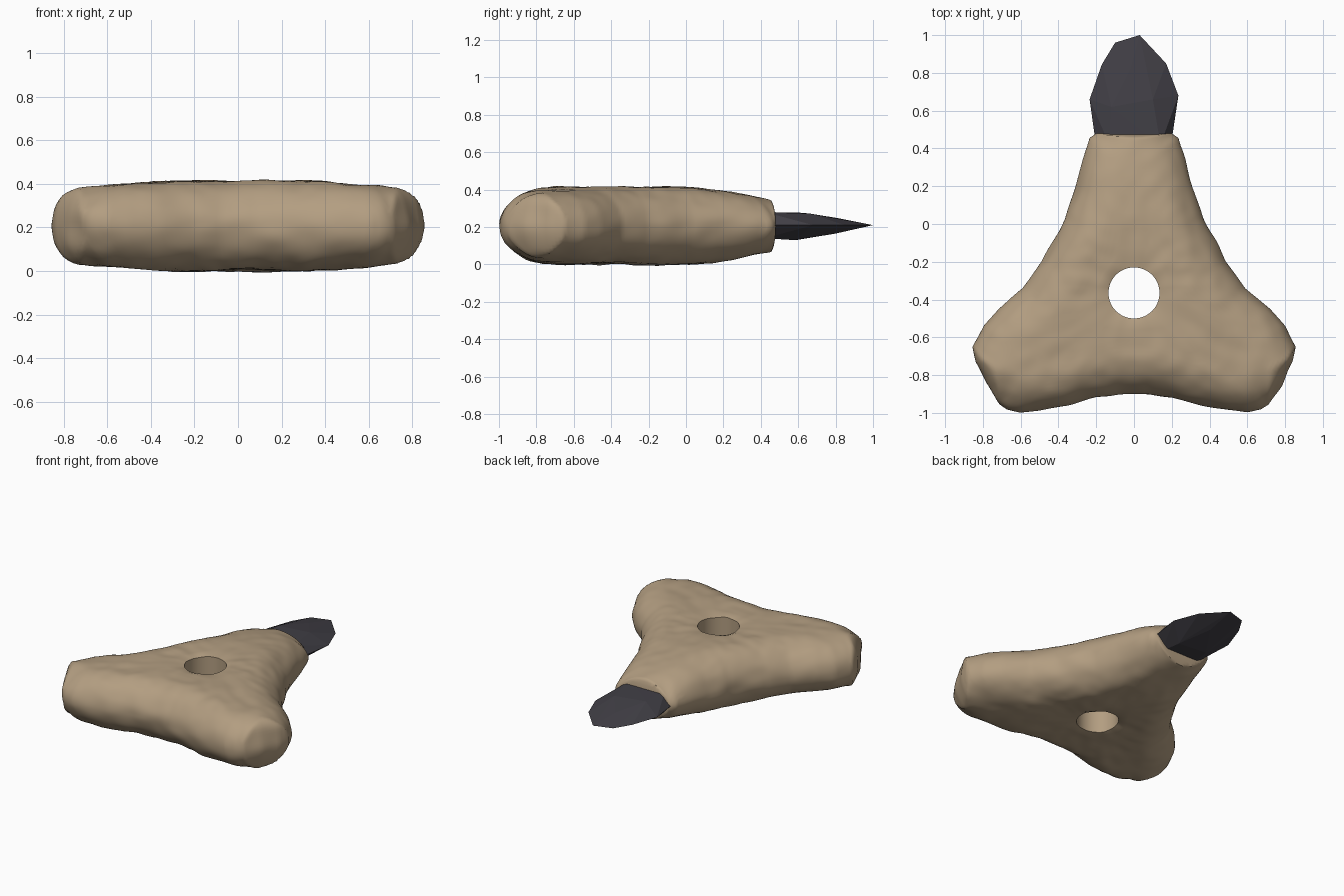
import bpy, bmesh, math
from mathutils import Vector, noise

cube = bpy.data.objects.get("Cube")
if cube:
    bpy.data.objects.remove(cube)


def material(name, rgb, rough):
    m = bpy.data.materials.new(name)
    m.use_nodes = True
    m.diffuse_color = (*rgb, 1)
    bsdf = m.node_tree.nodes["Principled BSDF"]
    bsdf.inputs["Base Color"].default_value = (*rgb, 1)
    bsdf.inputs["Roughness"].default_value = rough
    return m


def make_object(name, bm, mat):
    bmesh.ops.recalc_face_normals(bm, faces=bm.faces)
    mesh = bpy.data.meshes.new(name)
    bm.to_mesh(mesh)
    bm.free()
    mesh.materials.append(mat)
    ob = bpy.data.objects.new(name, mesh)
    bpy.context.collection.objects.link(ob)
    return ob


wood = material("tan wood", (0.45, 0.34, 0.22), 0.8)
stone = material("dark stone", (0.052, 0.049, 0.06), 0.6)

# Outline of the three-armed handle: x, y and edge rounding of the next segment
SIDE, TIP, CUT = 0.22, 0.10, 0.03
half = [(0.20, 0.48, SIDE), (0.235, 0.455, SIDE), (0.27, 0.34, SIDE),
        (0.31, 0.19, SIDE), (0.365, 0.03, SIDE), (0.42, -0.07, SIDE),
        (0.49, -0.20, SIDE), (0.59, -0.34, SIDE), (0.72, -0.45, SIDE),
        (0.80, -0.54, SIDE), (0.855, -0.65, TIP), (0.84, -0.73, TIP),
        (0.78, -0.85, TIP), (0.71, -0.955, SIDE), (0.67, -0.98, SIDE),
        (0.60, -0.995, SIDE), (0.50, -0.985, SIDE), (0.35, -0.96, SIDE),
        (0.20, -0.92, SIDE), (0.08, -0.90, SIDE)]
right = [(Vector((x, y)), w) for x, y, w in half]
widths = [w for _, w in right]
left = [(Vector((-p.x, p.y)), widths[i - 1] if i else CUT)
        for i, (p, _) in reversed(list(enumerate(right)))]
outline = right + left
segments = [(p, outline[(i + 1) % len(outline)][0], w)
            for i, (p, w) in enumerate(outline)]


def edge_depth(p):
    """Nearest edge distance as a share of that edge's rounding width."""
    best = 1.0
    for a, b, w in segments:
        ab = b - a
        t = max(0, min(1, (p - a).dot(ab) / ab.length_squared))
        best = min(best, (p - a - ab * t).length / w)
    return best


def half_height(p):
    return (0.205 - 0.075 * (max(0, p.y) / 0.48) ** 1.5
            - 0.025 * min(1, max(0, abs(p.x) - 0.3) / 0.4))


# Handle: rings running from the round hole out to the outline
RINGS, HOLE, MID = 28, 0.135, 0.207
centre = Vector((0, -0.365))
rim = []
for a, b, w in segments:
    steps = max(1, round((b - a).length / 0.022))
    rim += [a.lerp(b, k / steps) for k in range(steps)]

bm = bmesh.new()
layers = {1: [], -1: []}
for i in range(RINGS + 1):
    t = 1 - (1 - i / RINGS) ** 2.2
    rows = {1: [], -1: []}
    for p in rim:
        inner = centre + (p - centre).normalized() * HOLE
        q = inner.lerp(p, t)
        d = edge_depth(q) if i < RINGS else 0
        rise = math.sqrt(max(0, 1 - (1 - d) ** 2)) * half_height(q)
        for s in (1, -1):
            z = s * rise
            spot = Vector((q.x * 4, q.y * 4, z * 5))
            bump = 0.07 * noise.noise(spot) + 0.03 * noise.noise(spot * 3)
            z *= 1 + bump - (0.05 if i == 0 else 0)
            # carved unevenness around the sides, fading out at the hole
            wobble = 0.012 * noise.noise(spot * 1.6) * t ** 4
            if q.y > 0.4:
                wobble = 0
            xy = q + (q - centre).normalized() * wobble
            if s == -1 and i == RINGS:
                rows[s].append(rows[1][-1])
            else:
                rows[s].append(bm.verts.new((xy.x, xy.y, MID + z)))
    for s in rows:
        layers[s].append(rows[s])


def bridge(row_a, row_b):
    n = len(row_a)
    for j in range(n):
        k = (j + 1) % n
        bm.faces.new((row_a[j], row_a[k], row_b[k], row_b[j]))


for rows in layers.values():
    for a, b in zip(rows, rows[1:]):
        bridge(a, b)
# Hole wall
bridge(layers[1][0], layers[-1][0])
handle = make_object("handle", bm, wood)
bpy.ops.object.select_all(action="DESELECT")
handle.select_set(True)
bpy.context.view_layer.objects.active = handle
bpy.ops.object.shade_smooth_by_angle(angle=math.radians(42))

# Knapped blade: faceted hull of an edge outline and two raised faces
edge = [(-0.20, 0.42), (-0.21, 0.48), (-0.235, 0.66), (-0.17, 0.845), (-0.10, 0.96),
        (0.03, 1.0), (0.17, 0.85), (0.235, 0.68), (0.205, 0.48), (0.195, 0.42)]
upper = [(-0.13, 0.42, 0.28), (0.14, 0.42, 0.28), (0.10, 0.66, 0.272),
         (-0.12, 0.62, 0.276), (-0.02, 0.82, 0.246)]
lower = [(-0.14, 0.42, 0.14), (0.12, 0.42, 0.14), (0.11, 0.58, 0.13),
         (-0.10, 0.60, 0.132), (0.03, 0.80, 0.165)]
bm = bmesh.new()
for co in [(x, y, 0.21) for x, y in edge] + upper + lower:
    bm.verts.new(co)
bmesh.ops.convex_hull(bm, input=bm.verts)
make_object("blade", bm, stone)
